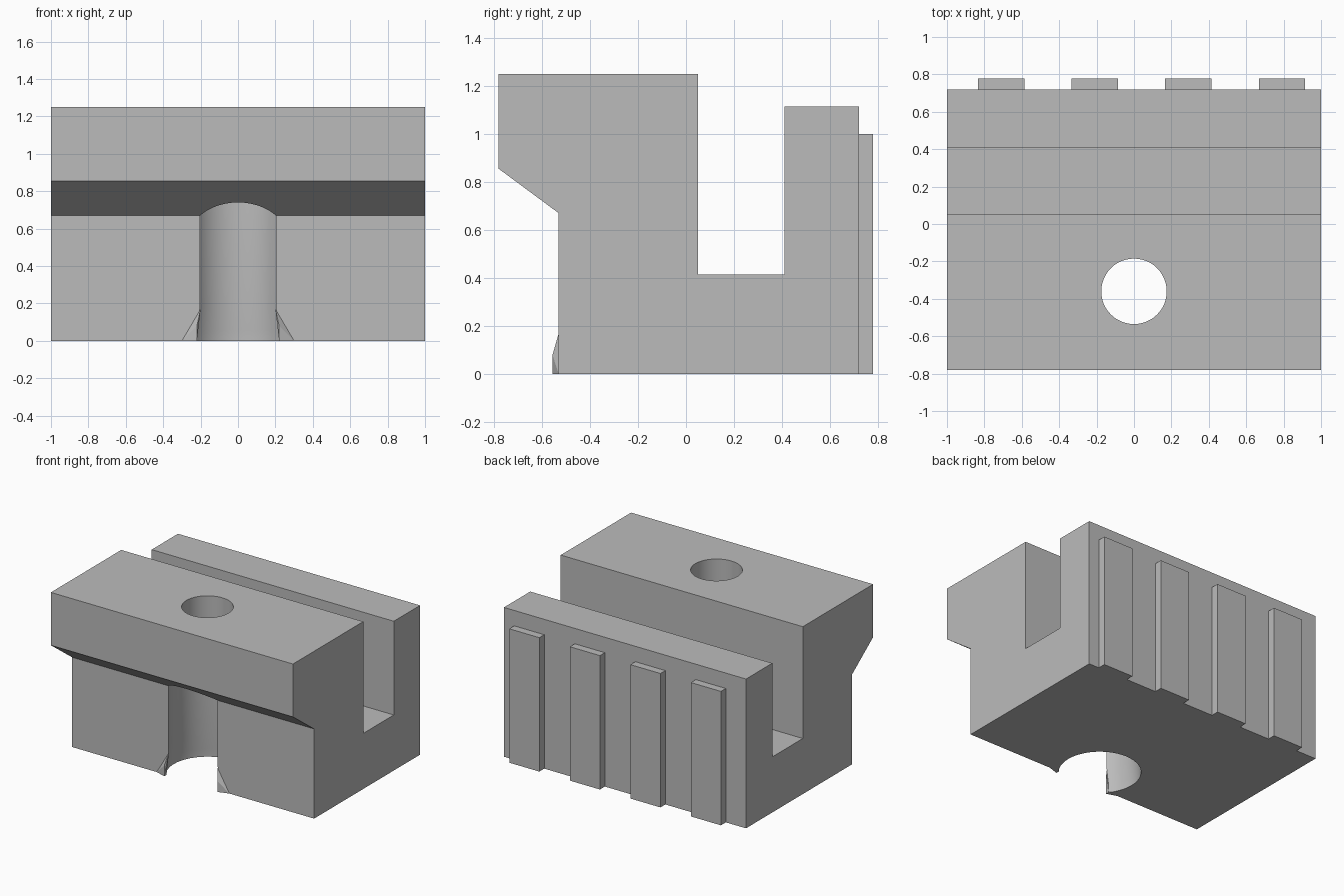
import bpy, bmesh, math
from mathutils import Vector

cube = bpy.data.objects.get("Cube")
if cube:
    bpy.data.objects.remove(cube, do_unlink=True)

grey = bpy.data.materials.new("plain grey")
grey.use_nodes = True
GREY = (0.5, 0.5, 0.5, 1)
grey.diffuse_color = GREY
grey.node_tree.nodes["Principled BSDF"].inputs["Base Color"].default_value = GREY


def finish(name, bm):
    bmesh.ops.recalc_face_normals(bm, faces=bm.faces)
    mesh = bpy.data.meshes.new(name)
    bm.to_mesh(mesh)
    bm.free()
    mesh.materials.append(grey)
    obj = bpy.data.objects.new(name, mesh)
    bpy.context.collection.objects.link(obj)
    return obj


def extrude_x(name, profile, x0, x1):
    """Extrude a (y, z) outline from x0 to x1."""
    bm = bmesh.new()
    face = bm.faces.new([bm.verts.new((x0, y, z)) for y, z in profile])
    out = bmesh.ops.extrude_face_region(bm, geom=[face])["geom"]
    bmesh.ops.translate(bm, vec=(x1 - x0, 0, 0),
                        verts=[v for v in out if isinstance(v, bmesh.types.BMVert)])
    return finish(name, bm)


def lathe(name, profile, centre, steps):
    """Spin an (r, z) outline about a vertical axis."""
    bm = bmesh.new()
    verts = [bm.verts.new((0, -r, z)) for r, z in profile]
    edges = [bm.edges.new(pair) for pair in zip(verts, verts[1:])]
    bmesh.ops.spin(bm, geom=verts + edges, cent=(0, 0, 0), axis=(0, 0, 1),
                   angle=2 * math.pi, steps=steps)
    bmesh.ops.remove_doubles(bm, verts=bm.verts, dist=1e-4)
    bmesh.ops.translate(bm, vec=centre, verts=bm.verts)
    return finish(name, bm)


# Slotted block with an overhanging, chamfered front
body = extrude_x("slotted_block", [
    (-0.53, 0), (0.72, 0), (0.72, 1.115), (0.41, 1.115), (0.41, 0.415),
    (0.05, 0.415), (0.05, 1.25), (-0.78, 1.25), (-0.78, 0.855), (-0.53, 0.67)], -1, 1)

# Stepped screw hole, slightly flared at the foot
cutter = lathe("hole_cutter", [
    (0, -0.1), (0.282, -0.1), (0.278, 0.06), (0.265, 0.18), (0.265, 0.9),
    (0.175, 0.9), (0.175, 1.4), (0, 1.4)], (0, -0.36, 0), 48)
cutter.hide_render = True
cut = body.modifiers.new("screw_hole", 'BOOLEAN')
cut.operation = 'DIFFERENCE'
cut.solver = 'EXACT'
cut.object = cutter
bpy.context.view_layer.objects.active = body
body.select_set(True)
bpy.ops.object.modifier_apply(modifier=cut.name)
bpy.data.objects.remove(cutter, do_unlink=True)
bpy.ops.object.shade_smooth_by_angle(angle=math.radians(25))

# Upright ribs across the back
for i in range(4):
    x = -0.833 + 0.5 * i
    extrude_x(f"back_rib_{i + 1}",
              [(0.715, 0), (0.778, 0), (0.778, 1), (0.715, 1)], x, x + 0.248)

# Small pointed flares beside the open hole
for side, s in (("left", 1), ("right", -1)):
    bm = bmesh.new()
    for x, y, z in ((0.3, -0.53, 0), (0.2, -0.53, 0.17), (0.22, -0.53, 0),
                    (0.22, -0.556, 0), (0.22, -0.556, 0.08)):
        bm.verts.new(Vector((s * x, y, z)))
    bmesh.ops.convex_hull(bm, input=bm.verts)
    finish(f"{side}_foot_flare", bm)
